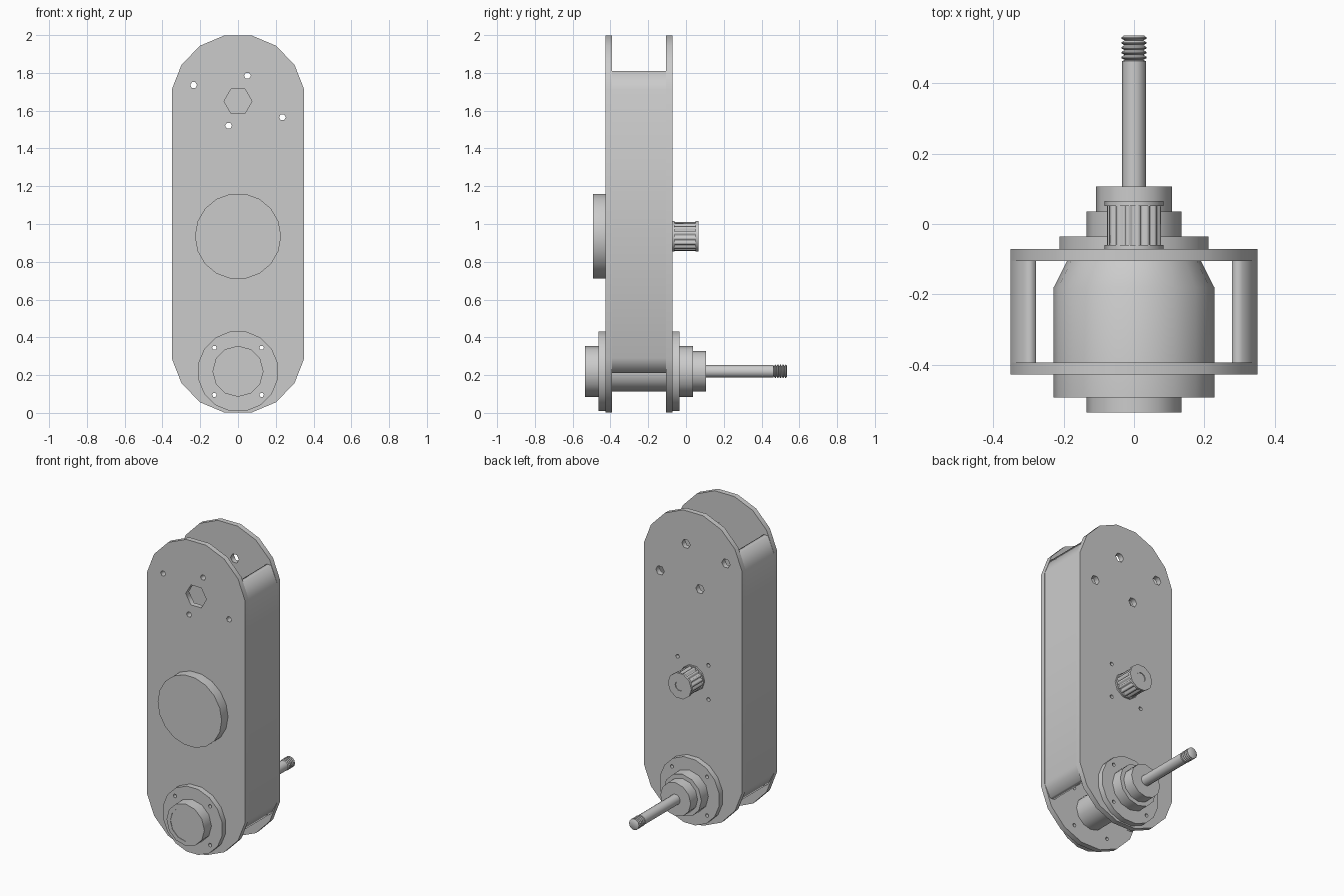
import bpy, bmesh
from math import pi, sin, cos, radians
from mathutils import Matrix, Vector

if "Cube" in bpy.data.objects:
    bpy.data.objects.remove(bpy.data.objects["Cube"])

HUB_Z, MOTOR_Z, TOP_Z = 0.22, 0.935, 1.65


def ring(x, z, r, n, phase=0.0):
    return [(x + r * cos(phase + 2 * pi * i / n), z + r * sin(phase + 2 * pi * i / n)) for i in range(n)]


def slab(name, loops, y0, y1):
    """Extrude closed XZ loops (first = outline, rest = holes) from y0 to y1."""
    cu = bpy.data.curves.new(name, 'CURVE')
    cu.dimensions = '2D'
    cu.fill_mode = 'BOTH'
    cu.extrude = (y1 - y0) / 2
    for pts in loops:
        sp = cu.splines.new('POLY')
        sp.points.add(len(pts) - 1)
        for p, (x, z) in zip(sp.points, pts):
            p.co = (x, z, 0, 1)
        sp.use_cyclic_u = True
    ob = bpy.data.objects.new(name, cu)
    ob.rotation_euler.x = pi / 2
    ob.location.y = (y0 + y1) / 2
    bpy.context.collection.objects.link(ob)
    bpy.ops.object.select_all(action='DESELECT')
    ob.select_set(True)
    bpy.context.view_layer.objects.active = ob
    bpy.ops.object.convert(target='MESH')
    return bpy.context.object


def lathe(name, profile, z, n, closed=False):
    """Turn a (radius, y) profile about the Y axis at height z."""
    bm = bmesh.new()
    vs = [bm.verts.new((r, y, 0)) for r, y in profile]
    pairs = list(zip(vs, vs[1:])) + ([(vs[-1], vs[0])] if closed else [])
    es = [bm.edges.new(p) for p in pairs]
    bmesh.ops.spin(bm, geom=vs + es, cent=(0, 0, 0), axis=(0, 1, 0), angle=2 * pi, steps=n)
    bmesh.ops.remove_doubles(bm, verts=bm.verts, dist=1e-4)
    bmesh.ops.recalc_face_normals(bm, faces=bm.faces)
    me = bpy.data.meshes.new(name)
    bm.to_mesh(me)
    bm.free()
    ob = bpy.data.objects.new(name, me)
    ob.location.z = z
    bpy.context.collection.objects.link(ob)
    bpy.ops.object.select_all(action='DESELECT')
    ob.select_set(True)
    bpy.context.view_layer.objects.active = ob
    bpy.ops.object.shade_smooth_by_angle(angle=radians(40))
    return ob


def square(z, d, r):
    """Four small holes on a square pattern."""
    return [ring(sx * d, z + sz * d, r, 6) for sx in (-1, 1) for sz in (-1, 1)]


# Side plates: rounded outline with eight points per end
R, A = 0.356, [radians(10 + 160 * i / 7) for i in range(8)]
outline = [(R * cos(a), TOP_Z + R * sin(a)) for a in A]
outline += [(-R * cos(a), 0.35 - R * sin(a)) for a in A]
corner_spots = [(-0.235, 1.735), (0.05, 1.785), (0.235, 1.565), (-0.05, 1.52)]
hub_bolts = square(HUB_Z, 0.125, 0.012)

slab("front_plate", [outline, ring(0, TOP_Z, 0.074, 6)] + hub_bolts
     + [ring(x, z, 0.018, 6) for x, z in corner_spots], -0.427, -0.393)
slab("back_plate", [outline] + hub_bolts + square(MOTOR_Z, 0.11, 0.013)
     + [ring(x, z, 0.03, 6) for x, z in corner_spots], -0.105, -0.071)

# Side walls following the plate edge
edge = [(0.309, 0.21), (0.3505, 0.29), (0.3505, 1.71), (0.309, 1.81)]
for s, label in ((-1, "left_wall"), (1, "right_wall")):
    wall = [(s * x, z) for x, z in edge] + [(s * (x - 0.031), z) for x, z in reversed(edge)]
    slab(label, [wall], -0.393, -0.105)

# Bolted bearing housings at the bottom, front and back
for label, ya, yb, yc in (("front", -0.427, -0.463, -0.535), ("back", -0.071, -0.035, 0.036)):
    slab(label + "_flange", [ring(0, HUB_Z, 0.215, 16, pi / 16), ring(0, HUB_Z, 0.108, 12)] + hub_bolts,
         min(ya, yb), max(ya, yb))
    lathe(label + "_bearing_housing", [(0.108, yb), (0.135, yb), (0.135, yc), (0.108, yc)], HUB_Z, 12, True)

# Spindle, drive shaft and threaded tip
lathe("spindle", [(0, -0.532), (0.108, -0.532), (0.108, 0.107), (0, 0.107)], HUB_Z, 12)
lathe("drive_shaft", [(0, 0.1), (0.034, 0.1), (0.034, 0.462), (0.026, 0.466), (0, 0.466)], HUB_Z, 10)
thread = [(0, 0.463)]
for i in range(5):
    y = 0.466 + i * 0.0138
    thread += [(0.027, y), (0.036, y + 0.005), (0.036, y + 0.008)]
thread += [(0.028, 0.535), (0, 0.535)]
lathe("threaded_tip", thread, HUB_Z, 12)

# Motor body
lathe("motor", [(0, -0.492), (0.228, -0.492), (0.228, -0.18), (0.19, -0.105), (0, -0.105)], MOTOR_Z, 18)

# Toothed pulley with end flanges and a short shaft
teeth = []
for i in range(16):
    for k, r in ((0, 0.066), (0.25, 0.066), (0.4, 0.077), (0.85, 0.077)):
        a = 2 * pi * (i + k) / 16
        teeth.append((r * cos(a), MOTOR_Z + r * sin(a)))
slab("pulley_teeth", [teeth, ring(0, MOTOR_Z, 0.032, 10)], -0.062, 0.053)
for label, y0, y1 in (("pulley_inner_flange", -0.071, -0.06), ("pulley_outer_flange", 0.051, 0.065)):
    lathe(label, [(0.032, y0), (0.084, y0), (0.084, y1), (0.032, y1)], MOTOR_Z, 10, True)
lathe("motor_shaft", [(0, -0.11), (0.032, -0.11), (0.032, 0.06), (0, 0.06)], MOTOR_Z, 10)
